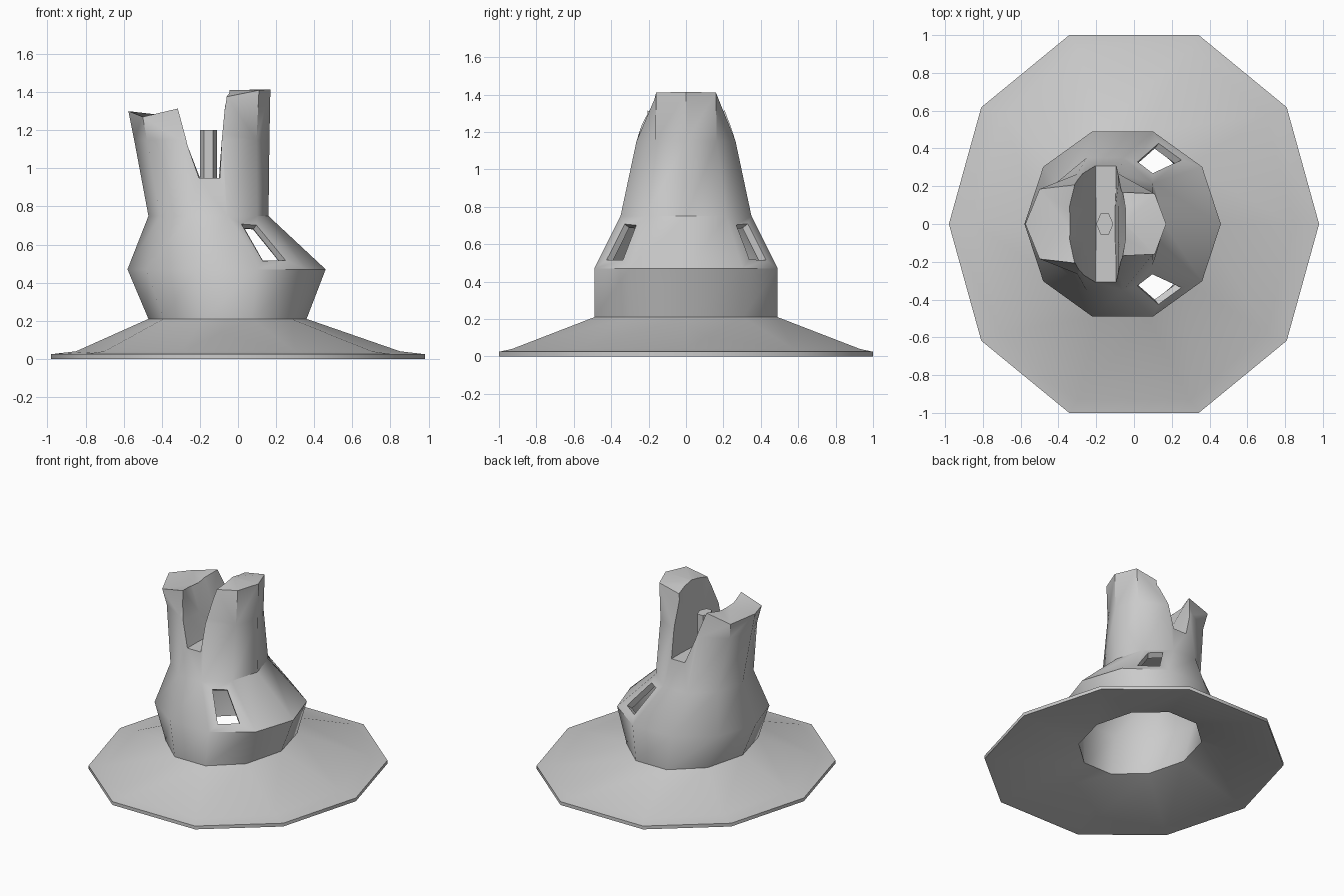
import bpy, bmesh
from math import cos, sin, pi, radians
from mathutils import Vector

old = bpy.data.objects.get("Cube")
if old:
    bpy.data.objects.remove(old, do_unlink=True)

SIDES = 10
grey = bpy.data.materials.new("plain_grey")
grey.use_nodes = True
grey.diffuse_color = (0.6, 0.6, 0.6, 1)
grey.node_tree.nodes["Principled BSDF"].inputs["Base Color"].default_value = (0.6, 0.6, 0.6, 1)


def make_object(name, bm):
    bmesh.ops.recalc_face_normals(bm, faces=bm.faces[:])
    mesh = bpy.data.meshes.new(name)
    bm.to_mesh(mesh)
    bm.free()
    mesh.materials.append(grey)
    obj = bpy.data.objects.new(name, mesh)
    bpy.context.collection.objects.link(obj)
    return obj


def ring(cx, rx, ry, z):
    """Ten-sided ring with a corner on the x axis."""
    top = sin(2 * pi / 5)
    angles = [2 * pi * i / SIDES for i in range(SIDES)]
    return [(cx + rx * cos(a), ry * sin(a) / top, z) for a in angles]


def brim_ring(rx, ry, z):
    """Ring with slightly wider front and back edges."""
    xs = (1, 0.825, 0.35, -0.35, -0.825, -1)
    pts = ring(0, 1, ry, z)
    return [(rx * xs[min(i, SIDES - i)], p[1], z) for i, p in enumerate(pts)]


def loft(bm, rings):
    loops = [[bm.verts.new(p) for p in r] for r in rings]
    for a, b in zip(loops, loops[1:]):
        for i in range(len(a)):
            j = (i + 1) % len(a)
            bm.faces.new((a[i], a[j], b[j], b[i]))
    return loops


# Uneven top outline, mirrored front to back
half_top = [(0.17, 0, 1.415), (0.11, 0.16, 1.41), (-0.09, 0.17, 1.37),
            (-0.29, 0.21, 1.32), (-0.5, 0.185, 1.27), (-0.575, 0, 1.3)]
top_ring = half_top + [(x, -y, z) for x, y, z in half_top[-2:0:-1]]

# Hollow shell: from the cavity roof, down the inside, round the brim, up the outside
bm = bmesh.new()
loops = loft(bm, [
    ring(-0.155, 0.2, 0.22, 0.86),
    ring(-0.155, 0.27, 0.3, 0.75),
    ring(-0.06, 0.46, 0.44, 0.47),
    ring(-0.055, 0.385, 0.45, 0.17),
    brim_ring(0.96, 0.98, 0),
    brim_ring(0.98, 1.0, 0),
    brim_ring(0.98, 1.0, 0.025),
    brim_ring(0.85, 0.93, 0.04),
    ring(-0.055, 0.415, 0.49, 0.21),
    ring(-0.06, 0.52, 0.49, 0.47),
    ring(-0.155, 0.315, 0.35, 0.75),
    ring(-0.19, 0.355, 0.265, 1.15),
    top_ring,
])
bm.faces.new(loops[0])
t = loops[-1]
right_mid = bm.verts.new((-0.05, 0, 1.41))
left_mid = bm.verts.new((-0.36, 0, 1.275))
for a, b in ((8, 9), (9, 0), (0, 1), (1, 2)):
    bm.faces.new((t[a], t[b], right_mid))
for a, b in ((3, 4), (4, 5), (5, 6), (6, 7)):
    bm.faces.new((t[a], t[b], left_mid))
bm.faces.new((t[2], t[3], left_mid, right_mid))
bm.faces.new((t[7], t[8], right_mid, left_mid))
body = make_object("hollow_body", bm)

# Slot between the two uprights, flaring towards the top
stations = [(0.5, 0.055, -0.31, -0.065), (0.2, 0.055, -0.315, -0.065), (0.08, 0.05, -0.35, -0.045)]
stations = [(-y, w, a, b) for y, w, a, b in stations] + stations[::-1]
bm = bmesh.new()
cuts = loft(bm, [[(-0.15 - w, y, 0.95), (-0.15 + w, y, 0.95), (-0.085, y, 1.15), (b, y, 1.36),
                  (b, y, 1.6), (a, y, 1.6), (a, y, 1.31), (-0.265, y, 1.12)]
                 for y, w, a, b in stations])
bm.faces.new(cuts[0])
bm.faces.new(cuts[-1])
cutters = [make_object("slot_cutter", bm)]

# Slanted window openings, one each side
for side, name in ((-1, "front_window_cutter"), (1, "back_window_cutter")):
    pts = [Vector((x, side * y, z)) for x, y, z in
           ((0.02, 0.33, 0.71), (0.1, 0.27, 0.705), (0.245, 0.33, 0.51), (0.125, 0.42, 0.51))]
    out = Vector((0.5, side * 0.65, 0.57)).normalized()
    bm = bmesh.new()
    ends = loft(bm, [[p + out * 0.15 for p in pts], [p - out * 0.16 for p in pts]])
    for e in ends:
        bm.faces.new(e)
    cutters.append(make_object(name, bm))

for cutter in cutters:
    cutter.hide_render = True
    mod = body.modifiers.new(cutter.name, "BOOLEAN")
    mod.operation = "DIFFERENCE"
    mod.solver = "EXACT"
    mod.object = cutter

bpy.ops.object.select_all(action="DESELECT")
body.select_set(True)
bpy.context.view_layer.objects.active = body
for mod in list(body.modifiers):
    bpy.ops.object.modifier_apply(modifier=mod.name)
for cutter in cutters:
    bpy.data.objects.remove(cutter, do_unlink=True)
bpy.ops.object.shade_smooth_by_angle(angle=radians(40))

# Six-sided peg standing in the slot
bm = bmesh.new()
hexagon = [(0.045 * cos(i * pi / 3), 0.063 * sin(i * pi / 3)) for i in range(6)]
ends = loft(bm, [[(x - 0.155, y, z) for x, y in hexagon] for z in (0.94, 1.2)])
for e in ends:
    bm.faces.new(e)
make_object("slot_peg", bm)
